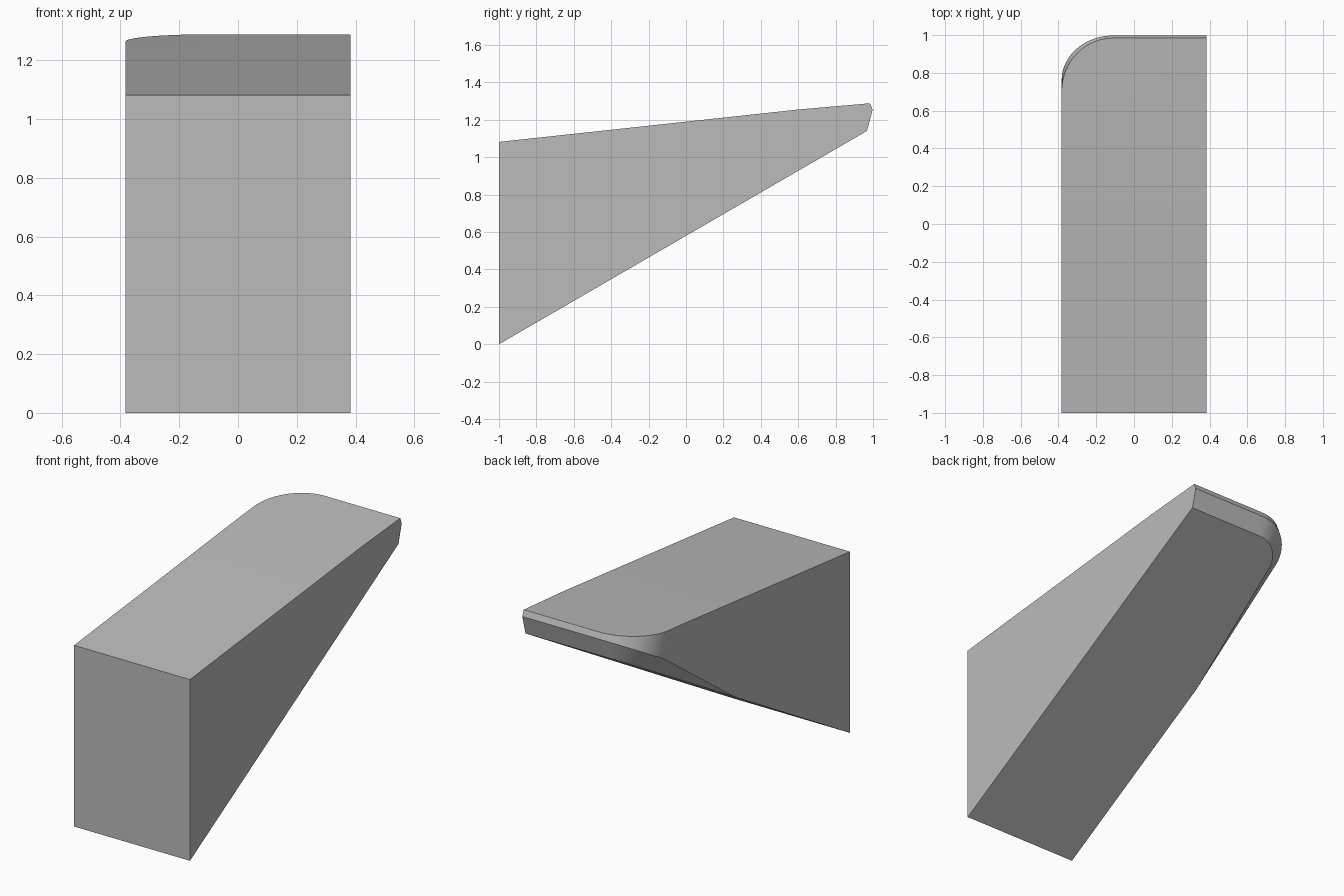
import bpy, bmesh, math

if "Cube" in bpy.data.objects:
    bpy.data.objects.remove(bpy.data.objects["Cube"])

HALF = 0.383                                   # half width
COS, SIN = math.cos(math.radians(30.1)), math.sin(math.radians(30.1))
CH, R, U_END = 0.0825, 0.273, 2.357            # chamfer, corner radius, slope length
U_TAPER, STEPS = 1.254, 20


def on_slope(x, u, w=0.0):
    """Point at distance u up the sloped underside and height w above it."""
    return (x, -1 + u * COS - w * SIN, u * SIN + w * COS)


def wall_top(p):
    """Carry a point up the leaning rim wall to the top surface."""
    dy, dz, slope = -0.37, 0.93, 0.087
    t = (1.255 + slope * (p[1] - 0.6) - p[2]) / (dz - slope * dy)
    return (p[0], p[1] + dy * t, p[2] + dz * t)


# Rim outlines: straight back edge, then the rounded left corner
cx, cu = -HALF + R, U_END - R
mid, low = [on_slope(HALF, U_END, CH)], [on_slope(HALF, U_END - CH)]
for i in range(STEPS + 1):
    a = math.pi / 2 * (1 + i / STEPS)
    mid.append(on_slope(cx + R * math.cos(a), cu + R * math.sin(a), CH))
    r = R - CH
    low.append(on_slope(cx + r * math.cos(a), cu + r * math.sin(a)))
top = [wall_top(p) for p in mid]

bm = bmesh.new()
add = bm.verts.new
low, mid, top = ([add(p) for p in loop] for loop in (low, mid, top))
taper = add(on_slope(-HALF, U_TAPER))

# Front edge and the gently bowed top, as right/left pairs
base = [add((s * HALF, -1, 0)) for s in (1, -1)]
bow = [[add((s * HALF, y, z)) for s in (1, -1)]
       for y, z in ((-1, 1.082), (0, 1.19), (0.6, 1.255))]
face = bm.faces.new

face((base[1], base[0], bow[0][0], bow[0][1]))                     # front
for a, b in zip(bow, bow[1:]):                                     # top
    face((a[1], a[0], b[0], b[1]))
face([bow[2][1], bow[2][0]] + top)
face([base[0], low[0], mid[0], top[0]] + [b[0] for b in reversed(bow)])
face([base[1], taper, mid[-1], top[-1]] + [b[1] for b in reversed(bow)])
face([base[0], base[1], taper] + low[::-1])                        # underside
face((taper, low[-1], mid[-1]))                                    # tapered chamfer
for i in range(len(mid) - 1):                                      # rim and chamfer
    face((mid[i], mid[i + 1], top[i + 1], top[i]))
    face((low[i], low[i + 1], mid[i + 1], mid[i]))
bmesh.ops.recalc_face_normals(bm, faces=bm.faces)

mesh = bpy.data.meshes.new("wedge_block")
bm.to_mesh(mesh)
bm.free()
block = bpy.data.objects.new("wedge_block", mesh)
bpy.context.collection.objects.link(block)

grey = bpy.data.materials.new("plain grey")
grey.diffuse_color = (0.5, 0.5, 0.5, 1)
grey.use_nodes = True
grey.node_tree.nodes["Principled BSDF"].inputs["Base Color"].default_value = grey.diffuse_color
mesh.materials.append(grey)

bpy.context.view_layer.objects.active = block
block.select_set(True)
bpy.ops.object.shade_smooth_by_angle(angle=math.radians(20))
